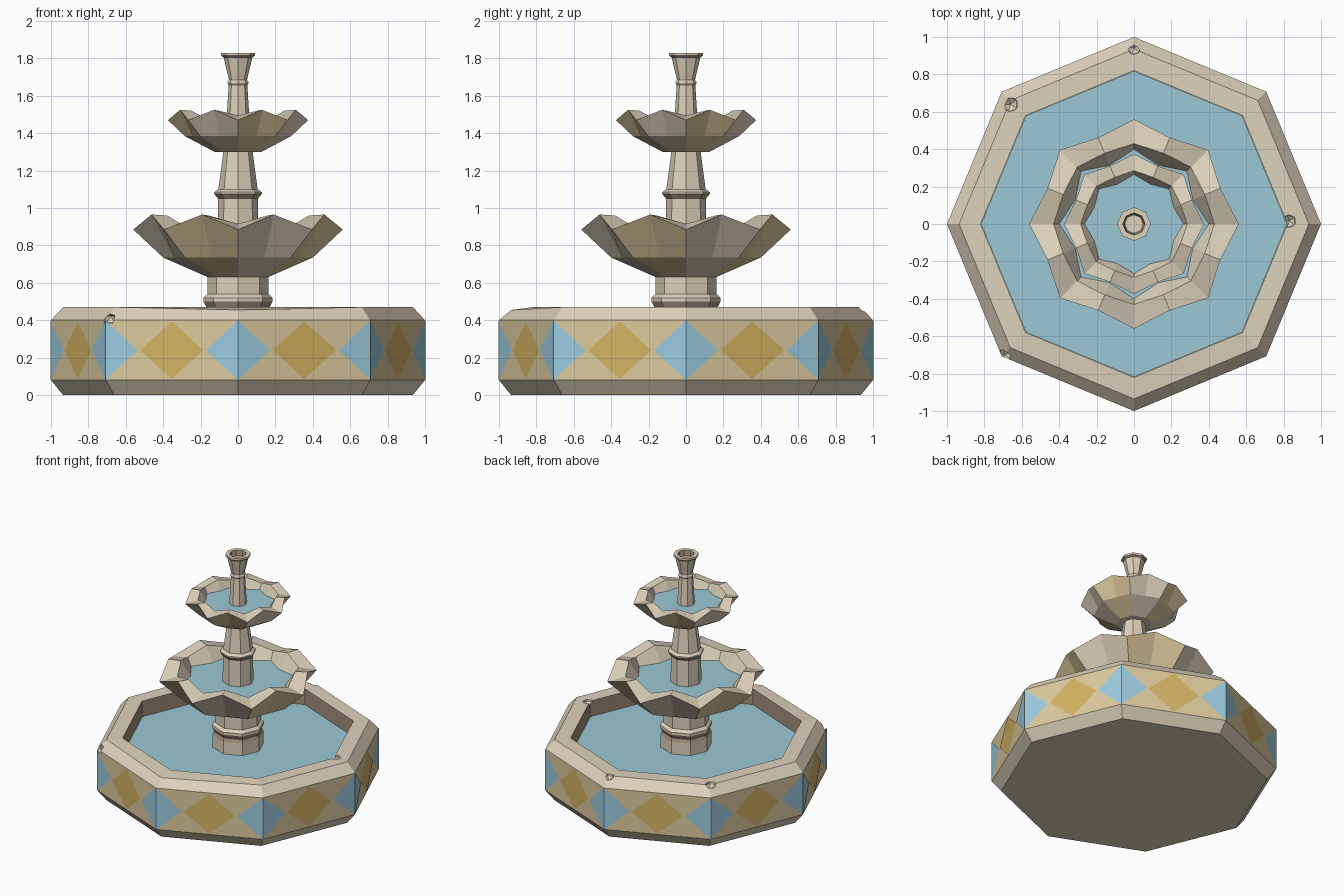
import bpy, bmesh, math
from math import pi, cos, sin
from mathutils import Vector

if "Cube" in bpy.data.objects:
    bpy.data.objects.remove(bpy.data.objects["Cube"])


def material(name, srgb):
    m = bpy.data.materials.new(name)
    m.diffuse_color = [(c / 255 / 12.92) if c < 11 else ((c / 255 + 0.055) / 1.055) ** 2.4 for c in srgb] + [1]
    m.use_nodes = True
    m.node_tree.nodes["Principled BSDF"].inputs["Base Color"].default_value = m.diffuse_color
    return m


MATS = [material("pale stone", (222, 210, 188)),
        material("tan stone", (221, 203, 158)),
        material("brown stone", (165, 145, 127)),
        material("yellow tile", (213, 181, 100)),
        material("blue tile", (157, 205, 225)),
        material("water", (156, 200, 214))]
STONE, TAN, BROWN, YELLOW, BLUE, WATER = range(6)


def finish(bm, name, recalc=True):
    if recalc:
        bmesh.ops.recalc_face_normals(bm, faces=bm.faces[:])
    me = bpy.data.meshes.new(name)
    bm.to_mesh(me)
    bm.free()
    for m in MATS:
        me.materials.append(m)
    ob = bpy.data.objects.new(name, me)
    bpy.context.collection.objects.link(ob)
    return ob


def skin(name, rings, colour, top=STONE):
    """Join rings of points into a closed solid; colour(segment, side) gives the material."""
    bm = bmesh.new()
    vs = [[bm.verts.new(p) for p in ring] for ring in rings]
    n = len(vs[0])
    for s in range(len(vs) - 1):
        for k in range(n):
            j = (k + 1) % n
            f = bm.faces.new((vs[s][k], vs[s][j], vs[s + 1][j], vs[s + 1][k]))
            f.material_index = colour(s, k)
    bm.faces.new(vs[0][::-1])
    bm.faces.new(vs[-1]).material_index = top
    return finish(bm, name)


def octagon(r, z):
    return [Vector((r * cos(k * pi / 4), r * sin(k * pi / 4), z)) for k in range(8)]


def lathe(name, profile, special={}, top=STONE):
    return skin(name, [octagon(r, z) for r, z in profile],
                lambda s, k: special.get(s, STONE), top)


# Basin with chamfered foot and rim
basin = lathe("basin", [(0.935, 0), (1, 0.08), (1, 0.4), (0.935, 0.47), (0.82, 0.47), (0.82, 0.33)],
              {1: TAN, 4: BROWN})
for v in basin.data.vertices:          # worn front corner of the rim
    if v.co.y < -0.9 and v.co.z > 0.45:
        v.co.z -= 0.015

# Small chips knocked out of the rim
chips = []
for loc, r in (((0, 0.94, 0.475), 0.04), ((-0.66, 0.64, 0.475), 0.045),
               ((0.83, 0.015, 0.475), 0.04), ((-0.69, -0.70, 0.405), 0.04)):
    bm = bmesh.new()
    bmesh.ops.create_icosphere(bm, subdivisions=1, radius=r)
    bmesh.ops.translate(bm, verts=bm.verts[:], vec=loc)
    chip = finish(bm, "chip_cutter")
    chip.hide_render = True
    mod = basin.modifiers.new("chip", 'BOOLEAN')
    mod.operation = 'DIFFERENCE'
    mod.solver = 'EXACT'
    mod.object = chip
    chips.append(chip)
bpy.context.view_layer.update()
baked = bpy.data.meshes.new_from_object(basin.evaluated_get(bpy.context.evaluated_depsgraph_get()))
basin.modifiers.clear()
basin.data = baked
for chip in chips:
    bpy.data.objects.remove(chip)

# Diamond tiles on the eight walls: yellow in the middle, half blue ones at the corners
bm = bmesh.new()
low, high = octagon(1, 0.08), octagon(1, 0.4)
for k in range(8):
    j = (k + 1) % 8
    a = (k + 0.5) * pi / 4
    out = Vector((cos(a), sin(a), 0)) * 0.003

    def at(u, t):
        p = low[k].lerp(low[j], u)
        return bm.verts.new(p.lerp(p + Vector((0, 0, 0.32)), t) + out)

    for pts, m in (([(0.26, .5), (0.5, 0.02), (0.74, .5), (0.5, 0.98)], YELLOW),
                   ([(0, 0), (0.24, .5), (0, 1)], BLUE),
                   ([(1, 0), (1, 1), (0.76, .5)], BLUE)):
        bm.faces.new([at(u, t) for u, t in pts]).material_index = m
finish(bm, "wall_tiles", recalc=False)

# Basin water
lathe("basin_water", [(0.818, 0.335), (0.818, 0.35)], {0: WATER}, WATER)

# Pedestal, middle column and spout
lathe("pedestal", [(0.18, 0.335), (0.18, 0.445), (0.17, 0.47), (0.185, 0.5), (0.185, 0.52),
                   (0.163, 0.54), (0.163, 0.635)], {1: BROWN, 2: BROWN})
lathe("middle_column", [(0.11, 0.8), (0.107, 1.05), (0.127, 1.075), (0.127, 1.085),
                        (0.105, 1.1), (0.077, 1.31)], {1: BROWN})
lathe("spout", [(0.066, 1.4), (0.05, 1.655), (0.055, 1.665), (0.055, 1.675), (0.048, 1.685),
                (0.077, 1.805), (0.09, 1.815), (0.09, 1.83), (0.06, 1.83), (0.05, 1.79)],
      {1: BROWN, 5: BROWN, 8: BROWN})


def bowl(name, rings, tan_side):
    """Scalloped bowl: each ring gives radius and height at the corners and at mid-petal."""
    loops = []
    for rc, zc, rm, zm in rings:
        loop = []
        for k in range(16):
            r, z = (rm, zm) if k % 2 else (rc, zc)
            loop.append((r * cos(k * pi / 8), r * sin(k * pi / 8), z))
        loops.append(loop)
    return skin(name, loops,
                lambda s, k: TAN if s < 2 and (k // 2) % 2 == tan_side else STONE, WATER)


C = cos(pi / 8)
bowl("lower_bowl", [(0.16, 0.63, 0.16 * C, 0.63), (0.4, 0.735, 0.4 * C, 0.735),
                    (0.56, 0.885, 0.5, 0.965), (0.43, 0.915, 0.41, 0.96),
                    (0.40, 0.85, 0.34, 0.85)], 1)
bowl("upper_bowl", [(0.125, 1.30, 0.125 * C, 1.30), (0.285, 1.385, 0.285 * C, 1.385),
                    (0.375, 1.47, 0.335, 1.525), (0.285, 1.495, 0.27, 1.52),
                    (0.265, 1.45, 0.23, 1.45)], 0)
